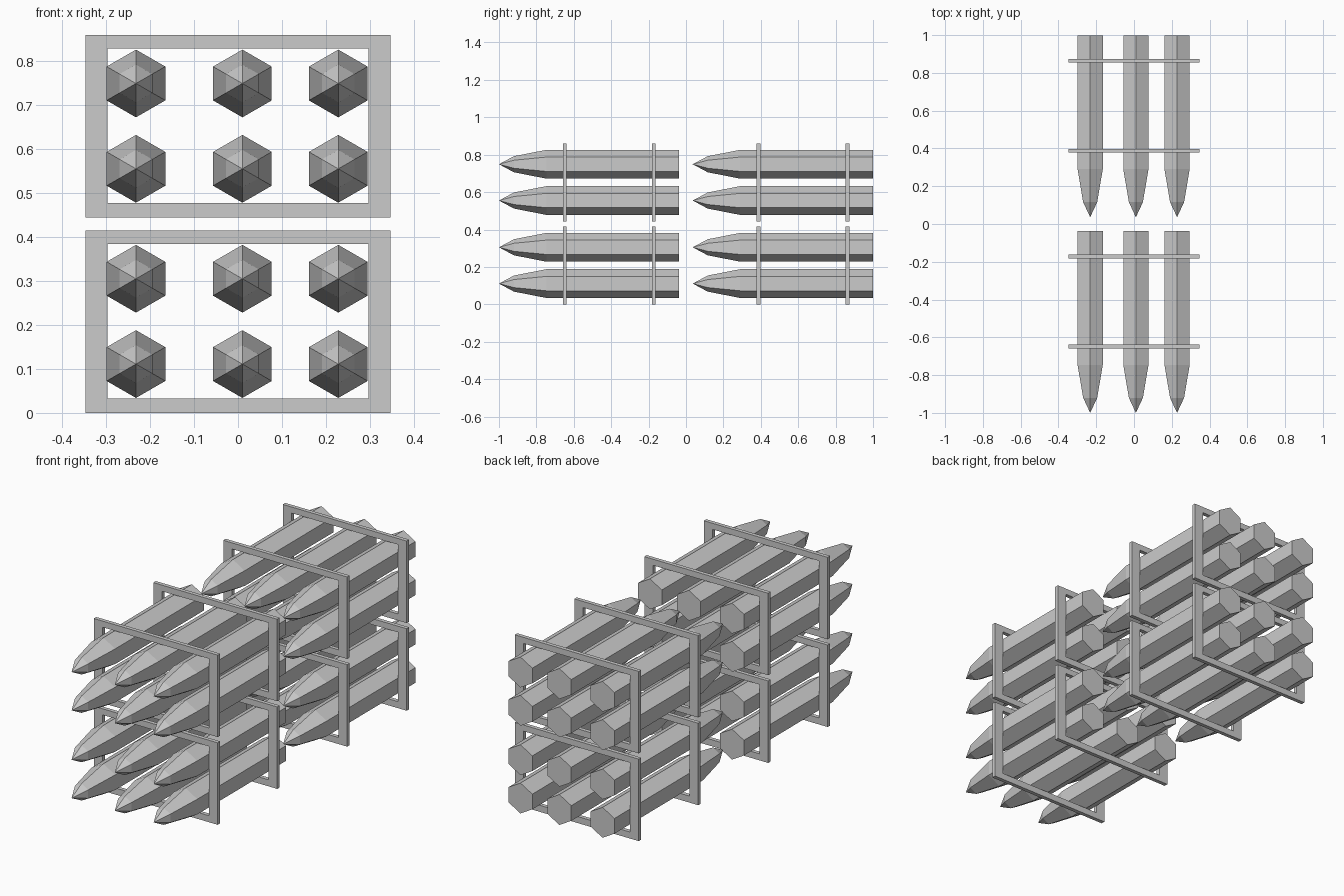
import bpy, bmesh
from math import sin, cos, pi

if "Cube" in bpy.data.objects:
    bpy.data.objects.remove(bpy.data.objects["Cube"])


def make_object(name, bm, loc):
    bmesh.ops.recalc_face_normals(bm, faces=bm.faces)
    mesh = bpy.data.meshes.new(name)
    bm.to_mesh(mesh)
    bm.free()
    ob = bpy.data.objects.new(name, mesh)
    ob.location = loc
    bpy.context.collection.objects.link(ob)
    return ob


def bridge(bm, a, b):
    n = len(a)
    for i in range(n):
        bm.faces.new((a[i], a[(i + 1) % n], b[(i + 1) % n], b[i]))


# Six-sided rocket: flat tail, straight body, two-step pointed nose
def rocket(name, loc):
    bm = bmesh.new()
    rings = [[bm.verts.new((r * sin(k * pi / 3), y, r * cos(k * pi / 3))) for k in range(6)]
             for y, r in ((0.963, 0.077), (0.254, 0.077), (0.08, 0.043))]
    bm.faces.new(rings[0])
    bridge(bm, rings[0], rings[1])
    bridge(bm, rings[1], rings[2])
    tip = bm.verts.new((0, 0, 0))
    for k in range(6):
        bm.faces.new((rings[2][k], rings[2][(k + 1) % 6], tip))
    return make_object(name, bm, loc)


# Rectangular holding frame with an open middle
def frame(name, loc):
    bm = bmesh.new()

    def rect(w, z0, z1, y):
        return [bm.verts.new((x, y, z)) for x, z in ((-w, z0), (w, z0), (w, z1), (-w, z1))]

    loops = [rect(0.347, 0, 0.415, -0.01), rect(0.347, 0, 0.415, 0.01),
             rect(0.297, 0.033, 0.384, 0.01), rect(0.297, 0.033, 0.384, -0.01)]
    for i in range(4):
        bridge(bm, loops[i], loops[(i + 1) % 4])
    return make_object(name, bm, loc)


# Four racks: lower and upper, front and back
for level, z in (("lower", 0), ("upper", 0.444)):
    for place, y in (("front", -1.0), ("back", 0.036)):
        tag = f"{level}_{place}"
        for i, fy in enumerate((0.352, 0.828)):
            frame(f"rack_frame_{tag}_{i + 1}", (0, y + fy, z))
        for row, rz in enumerate((0.111, 0.305)):
            for col, rx in enumerate((-0.232, 0.01, 0.228)):
                rocket(f"rocket_{tag}_{row + 1}_{col + 1}", (rx, y, z + rz))
